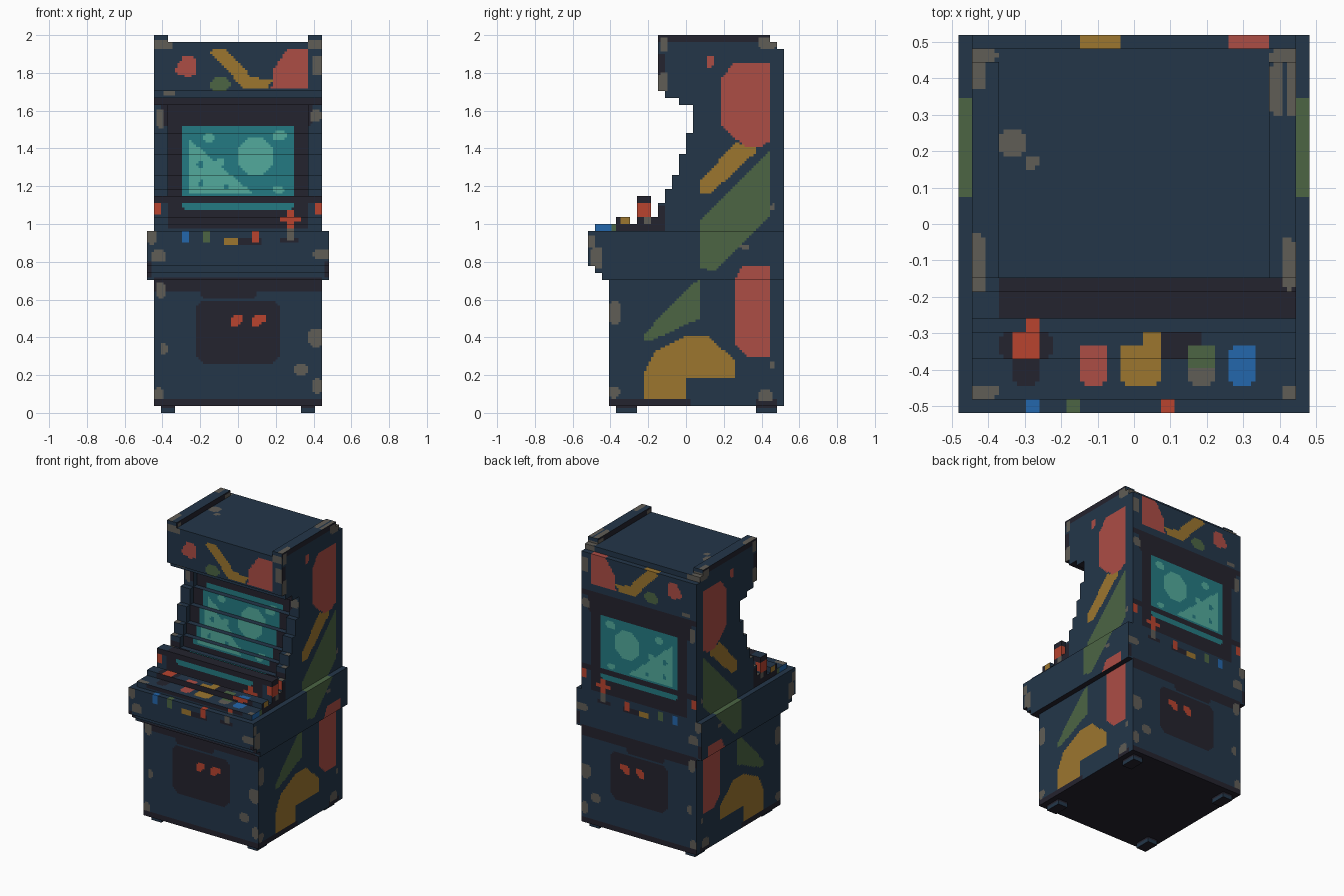
import bpy, bmesh, math

V = 2 / 54      # block size
S = 3           # paint cells per block edge
C = V / S

# ---------- flat colours ----------
RGB = {"navy": (35, 54, 73), "charcoal": (36, 35, 46), "worn_grey": (96, 93, 86),
       "faded_red": (172, 77, 69), "ochre": (156, 118, 47), "green": (76, 101, 68),
       "teal": (36, 122, 130), "light_teal": (82, 170, 156),
       "signal_red": (184, 68, 47), "blue": (36, 103, 172)}
NAMES = list(RGB)
MATS = []
for n, c in RGB.items():
    m = bpy.data.materials.new(n)
    lin = [((k / 255 + 0.055) / 1.055) ** 2.4 for k in c]
    m.diffuse_color = (*lin, 1)
    MATS.append(m)


# ---------- paint shapes ----------
def rect(col, a, b, c, d, k=0):
    """Rectangle a..b by c..d with corners cut by k."""
    if not k:
        return col, [(a, c), (b, c), (b, d), (a, d)]
    return col, [(a + k, c), (b - k, c), (b, c + k), (b, d - k),
                 (b - k, d), (a + k, d), (a, d - k), (a, c + k)]


def chips(*spots):
    """Worn patches: centre and half sizes."""
    return [rect("worn_grey", u - w, u + w, v - h, v + h, min(w, h) * 0.5)
            for u, v, w, h in spots]


# screen and marquee, painted on front and back
FRONT = [
    rect("charcoal", -.445, .445, 1.63, 1.67), rect("charcoal", -.41, .40, 1.52, 1.64, .02),
    rect("charcoal", -.37, .37, .97, 1.56), rect("teal", -.30, .295, 1.08, 1.52, .012),
    ("light_teal", [(-.26, 1.45), (-.26, 1.16), (.08, 1.16)]),
    rect("light_teal", 0, .185, 1.26, 1.455, .05),
    rect("light_teal", -.19, -.12, 1.43, 1.48, .02), rect("light_teal", .18, .26, 1.44, 1.49, .02),
    rect("light_teal", .18, .25, 1.16, 1.20, .02), rect("light_teal", -.11, -.07, 1.31, 1.35, .015),
    rect("teal", -.22, -.18, 1.30, 1.33, .01), rect("teal", -.21, -.18, 1.20, 1.23, .01),
    rect("teal", -.08, -.05, 1.18, 1.21, .01),
    rect("charcoal", -.445, .445, 1.11, 1.15),
    ("faded_red", [(.17, 1.71), (.37, 1.71), (.37, 1.92), (.26, 1.93), (.19, 1.82), (.19, 1.75)]),
    ("ochre", [(-.15, 1.91), (-.13, 1.93), (-.07, 1.93), (.07, 1.78), (.18, 1.76), (.15, 1.71), (.04, 1.71)]),
    ("faded_red", [(-.34, 1.81), (-.29, 1.89), (-.23, 1.89), (-.22, 1.80), (-.26, 1.78), (-.32, 1.79)]),
    rect("green", -.15, -.04, 1.70, 1.78, .03),
]
# control deck and coin door, painted on front and back
FRONT += [
    rect("signal_red", s - .018, s + .018, 1.045, 1.11) for s in (-.43, .43)] + [
    rect("blue", -.30, -.26, .905, .965), rect("green", -.19, -.15, .905, .965),
    rect("charcoal", -.075, .07, .89, .93), rect("ochre", -.075, 0, .895, .93),
    rect("charcoal", .06, .12, .89, .92), rect("signal_red", .07, .11, .905, .965),
    rect("charcoal", .22, .32, .90, .93), rect("worn_grey", .26, .30, .91, .99),
    rect("signal_red", .26, .295, .97, 1.08), rect("signal_red", .22, .33, 1.01, 1.04),
    rect("charcoal", -.445, .445, .645, .71), rect("charcoal", -.20, .10, .60, .65, .02),
    rect("charcoal", -.225, .225, .265, .595, .04),
    ("signal_red", [(-.04, .46), (-.01, .45), (.03, .49), (.03, .52), (-.04, .51)]),
    ("signal_red", [(.07, .46), (.10, .45), (.145, .49), (.145, .52), (.07, .51)]),
    rect("charcoal", -.445, .445, .03, .075), rect("charcoal", -.48, -.455, .71, .80),
    rect("charcoal", .455, .48, .71, .80),
]
FRONT += chips((-.40, 1.95, .06, .02), (.42, 1.84, .03, .05), (.41, 1.95, .04, .03),
               (-.36, 1.69, .03, .015), (-.41, 1.56, .02, .05), (.41, 1.57, .03, .03),
               (-.46, .93, .03, .035), (-.42, .83, .04, .03), (.44, .84, .04, .03),
               (-.41, .65, .025, .04), (.41, .40, .035, .05), (.33, .23, .035, .03),
               (-.39, .34, .015, .03), (-.42, .10, .025, .03), (.42, .14, .02, .04))

# cabinet art, painted on both sides
SIDE = [
    ("faded_red", [(.185, 1.77), (.25, 1.85), (.44, 1.85), (.44, 1.44), (.41, 1.41), (.31, 1.41), (.185, 1.52)]),
    ("green", [(.07, .77), (.15, .75), (.44, 1.04), (.44, 1.38), (.07, 1.02)]),
    ("ochre", [(.07, 1.16), (.13, 1.16), (.37, 1.38), (.37, 1.41), (.31, 1.41), (.27, 1.44), (.07, 1.22)]),
    ("faded_red", [(.26, .36), (.33, .30), (.44, .30), (.44, .78), (.30, .78), (.26, .71)]),
    ("green", [(-.22, .38), (-.19, .38), (.07, .50), (.07, .70), (.03, .68), (-.22, .42)]),
    ("ochre", [(-.22, .07), (0, .07), (0, .19), (.26, .19), (.26, .28), (.11, .41), (0, .41), (-.16, .33), (-.22, .22)]),
    rect("faded_red", .11, .145, 1.83, 1.89, .01),
    rect("charcoal", -.41, .03, .03, .075), rect("charcoal", .37, .48, .03, .075),
    rect("charcoal", -.15, -.115, 1.67, 1.90), rect("charcoal", -.15, .45, 1.965, 2),
    rect("charcoal", -.37, -.11, .965, 1.10), rect("charcoal", -.26, -.18, 1.04, 1.15),
    rect("signal_red", -.26, -.185, 1.04, 1.11), rect("blue", -.48, -.40, .965, 1.0),
    rect("green", -.40, -.37, .965, 1.0), rect("ochre", -.34, -.295, 1.0, 1.04),
]
SIDE += chips((-.12, 1.75, .025, .05), (-.12, 1.95, .02, .04), (.43, 1.96, .05, .03),
              (-.47, .82, .03, .06), (-.50, .91, .02, .03), (-.38, .53, .03, .06),
              (-.38, .11, .03, .03), (.42, .09, .04, .03), (.31, .88, .02, .015),
              (.46, 1.09, .015, .015), (.46, .25, .015, .02), (-.20, 1.02, .02, .02))

# control deck layout and cabinet top
TOP = [rect("charcoal", -.37, .445, -.26, -.148)]
for s in (-1, 1):
    TOP.append(rect("green", s * .4625 - .019, s * .4625 + .019, .08, .34))
TOP += [
    rect("ochre", -.15, -.04, .48, .52), rect("faded_red", .26, .37, .48, .52),
    rect("charcoal", -.37, -.22, -.37, -.30, .02), rect("charcoal", -.335, -.26, -.44, -.30, .01),
    rect("signal_red", -.335, -.26, -.37, -.295), rect("signal_red", -.30, -.26, -.30, -.255),
    rect("charcoal", .075, .19, -.37, -.30), rect("faded_red", -.15, -.075, -.44, -.33, .012),
    rect("ochre", -.04, .075, -.44, -.33, .012), rect("ochre", .03, .075, -.34, -.295),
    rect("green", .15, .22, -.40, -.33, .012), rect("worn_grey", .15, .22, -.44, -.39, .012),
    rect("blue", .26, .335, -.44, -.33, .015),
    rect("blue", -.30, -.26, -.52, -.48), rect("green", -.19, -.15, -.52, -.48),
    rect("signal_red", .07, .11, -.52, -.48),
]
TOP += chips((-.41, .465, .035, .017), (-.43, .42, .02, .05), (.41, .46, .035, .02),
             (.39, .37, .02, .07), (.43, .38, .015, .08), (-.335, .225, .037, .037),
             (-.28, .17, .02, .02), (-.43, -.11, .02, .08), (.425, -.11, .02, .07),
             (-.41, -.46, .035, .02), (.425, -.46, .02, .02))
ART = {0: SIDE, 1: FRONT, 2: TOP}


def inside(poly, u, v):
    hit = False
    for (a, b), (c, d) in zip(poly, poly[1:] + poly[:1]):
        if (b > v) != (d > v) and u < (c - a) * (v - b) / (d - b) + a:
            hit = not hit
    return hit


def colour(axis, sign, u, v):
    if axis == 2 and sign < 0:
        return NAMES.index("charcoal")          # undersides
    for col, poly in reversed(ART[axis]):
        if inside(poly, u, v):
            return NAMES.index(col)
    return 0


# ---------- parts, as boxes in blocks: x0 x1 y0 y1 z0 z1 ----------
PARTS = {
    "feet": [(x, x + 2, y, y + 3, 0, 1) for x in (-11, 9) for y in (-10, 10)],
    "lower_cabinet": [(-12, 12, -11, 14, 1, 19)],
    "control_deck": [(-13, 13, -12, 14, 19, 20), (-13, 13, -13, 14, 20, 21),
                     (-13, 13, -14, 14, 21, 26), (-12, 12, -13, 14, 26, 27)],
    "deck_ridge": [(-12, 12, -10, -8, 27, 28)],
    "control_bar": [(-12, 12, -7, -5, 28, 31)],
    "screen_housing": [(-12, 12, -7, 14, 27, 28)], "side_panels": [],
    "marquee": [(-10, 10, -4, 14, 46, 52), (-10, 10, -4, 13, 52, 53)],
}
# stepped front outline: bottom, top, front of side panel
for z0, z1, y in [(28, 30, -4), (30, 32, -3), (32, 34, -2), (34, 37, -1),
                  (37, 40, 0), (40, 44, 1), (44, 45, -1), (45, 46, -3)]:
    PARTS["screen_housing"].append((-10, 10, y + (z1 < 45), 14, z0, z1))
    PARTS["side_panels"] += [(x, x + 2, y, 14, z0, z1) for x in (-12, 10)]
for z0, z1, back in [(46, 52, 14), (52, 53, 13), (53, 54, 12)]:
    PARTS["side_panels"] += [(x, x + 2, -4, back, z0, z1) for x in (-12, 10)]
ALL = [b for boxes in PARTS.values() for b in boxes]


def solid(p):
    return any(b[0] < p[0] < b[1] and b[2] < p[1] < b[3] and b[4] < p[2] < b[5] for b in ALL)


def skin(bm, box, axis, sign):
    """Paint one box side in rows of cells, skipping covered cells."""
    iu, iv = [i for i in range(3) if i != axis]
    w = box[2 * axis + (sign > 0)]
    u0, u1, v0, v1 = (box[k] * S for k in (2 * iu, 2 * iu + 1, 2 * iv, 2 * iv + 1))

    def point(u, v, off=0.0):
        p = [0, 0, 0]
        p[axis], p[iu], p[iv] = w + sign * off, u / S, v / S
        return p

    for v in range(v0, v1):
        start, last = u0, None
        for u in range(u0, u1 + 1):
            k = None
            if u < u1 and not solid(point(u + .5, v + .5, .2)):
                k = colour(axis, sign, (u + .5) * C, (v + .5) * C)
            if k != last:
                if last is not None:
                    ring = [(start, v), (u, v), (u, v + 1), (start, v + 1)]
                    if (sign > 0) == (axis == 1):
                        ring.reverse()
                    f = bm.faces.new([bm.verts.new([c * V for c in point(*q)]) for q in ring])
                    f.material_index = last
                start, last = u, k


for name, boxes in PARTS.items():
    bm = bmesh.new()
    for b in boxes:
        for axis in range(3):
            for sign in (-1, 1):
                skin(bm, b, axis, sign)
    bmesh.ops.remove_doubles(bm, verts=bm.verts, dist=1e-5)
    me = bpy.data.meshes.new(name)
    bm.to_mesh(me)
    bm.free()
    for m in MATS:
        me.materials.append(m)
    bpy.context.collection.objects.link(bpy.data.objects.new(name, me))
